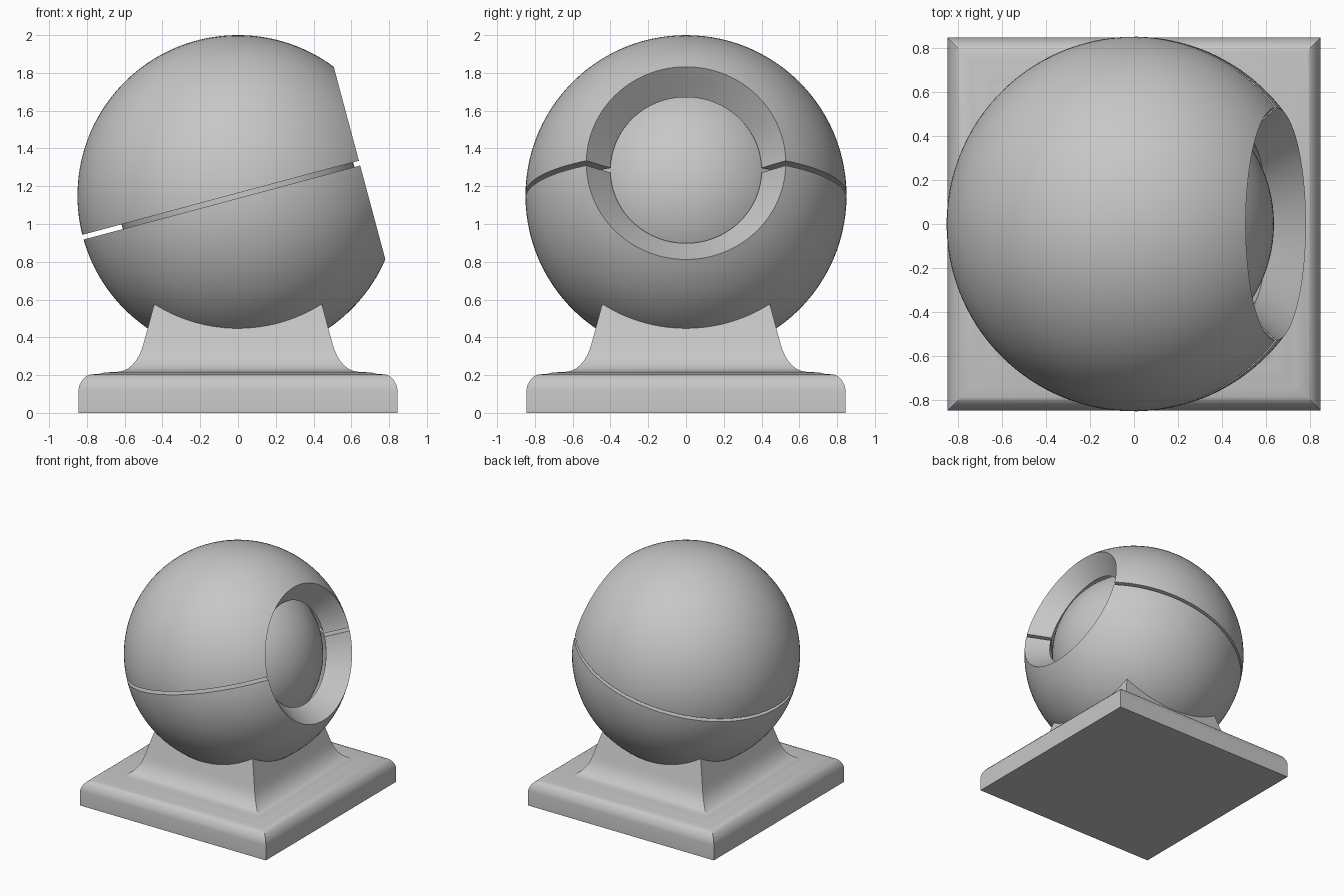
import bpy, bmesh, math
from mathutils import Matrix, Vector

if "Cube" in bpy.data.objects:
    bpy.data.objects.remove(bpy.data.objects["Cube"])

R_OUT, R_SHELL, R_CORE = 0.85, 0.656, 0.635
TILT = Matrix.Translation((0, 0, 1.15)) @ Matrix.Rotation(math.radians(-15), 4, 'Y')

grey = bpy.data.materials.new("plain_grey")
grey.diffuse_color = (0.57, 0.57, 0.57, 1)
grey.use_nodes = True
grey.node_tree.nodes["Principled BSDF"].inputs["Base Color"].default_value = grey.diffuse_color


def finish(name, bm, angle=30):
    bmesh.ops.recalc_face_normals(bm, faces=bm.faces)
    me = bpy.data.meshes.new(name)
    bm.to_mesh(me)
    bm.free()
    me.materials.append(grey)
    ob = bpy.data.objects.new(name, me)
    bpy.context.collection.objects.link(ob)
    bpy.ops.object.select_all(action='DESELECT')
    ob.select_set(True)
    bpy.context.view_layer.objects.active = ob
    bpy.ops.object.shade_smooth_by_angle(angle=math.radians(angle))
    return ob


def arc(radius, start, end, n):
    return [(radius * math.cos(start + (end - start) * i / n), 0,
             radius * math.sin(start + (end - start) * i / n)) for i in range(n + 1)]


def shell_half(name, side):
    # lathe the shell profile round the tilted axis: outer skin, conical opening, inner skin
    outer_rim = math.asin(0.528 / R_OUT)
    inner_rim = math.asin(0.40 / R_SHELL)
    pts = arc(R_OUT, math.pi, outer_rim, 56) + arc(R_SHELL, inner_rim, math.pi, 40)
    bm = bmesh.new()
    vs = [bm.verts.new(p) for p in pts]
    es = [bm.edges.new(e) for e in zip(vs, vs[1:])]
    bmesh.ops.spin(bm, geom=vs + es, cent=(0, 0, 0), axis=(1, 0, 0),
                   angle=2 * math.pi, steps=112)
    bmesh.ops.remove_doubles(bm, verts=bm.verts, dist=1e-5)
    # keep one side of the groove and close the cut
    bmesh.ops.bisect_plane(bm, geom=bm.verts[:] + bm.edges[:] + bm.faces[:], dist=1e-6,
                           plane_co=(0, 0, side * 0.013), plane_no=(0, 0, -side),
                           clear_outer=True)
    rim = [e for e in bm.edges if e.is_boundary]
    bmesh.ops.triangle_fill(bm, edges=rim, use_beauty=True, normal=Vector((0, 0, -side)))
    bm.transform(TILT)
    return finish(name, bm)


shell_half("upper_shell", 1)
shell_half("lower_shell", -1)

# inner ball seen through the opening and groove
bm = bmesh.new()
bmesh.ops.create_uvsphere(bm, u_segments=96, v_segments=48, radius=R_CORE)
bm.transform(TILT)
finish("inner_ball", bm)

# square plinth flaring up into the pedestal (half width, height)
profile = [(0.845, 0), (0.845, 0.12), (0.84, 0.145), (0.826, 0.172), (0.808, 0.192),
           (0.785, 0.203), (0.735, 0.207), (0.705, 0.214), (0.64, 0.217), (0.61, 0.222),
           (0.585, 0.233), (0.56, 0.253), (0.538, 0.28), (0.522, 0.307), (0.510, 0.335),
           (0.498, 0.375), (0.437, 0.60)]
bm = bmesh.new()
rings = [[bm.verts.new((sx * w, sy * w, z)) for sx, sy in ((-1, -1), (1, -1), (1, 1), (-1, 1))]
         for w, z in profile]
for a, b in zip(rings, rings[1:]):
    for i in range(4):
        j = (i + 1) % 4
        bm.faces.new((a[i], a[j], b[j], b[i]))
bm.faces.new(rings[0][::-1])
bm.faces.new(rings[-1])
finish("pedestal_base", bm, 32)
